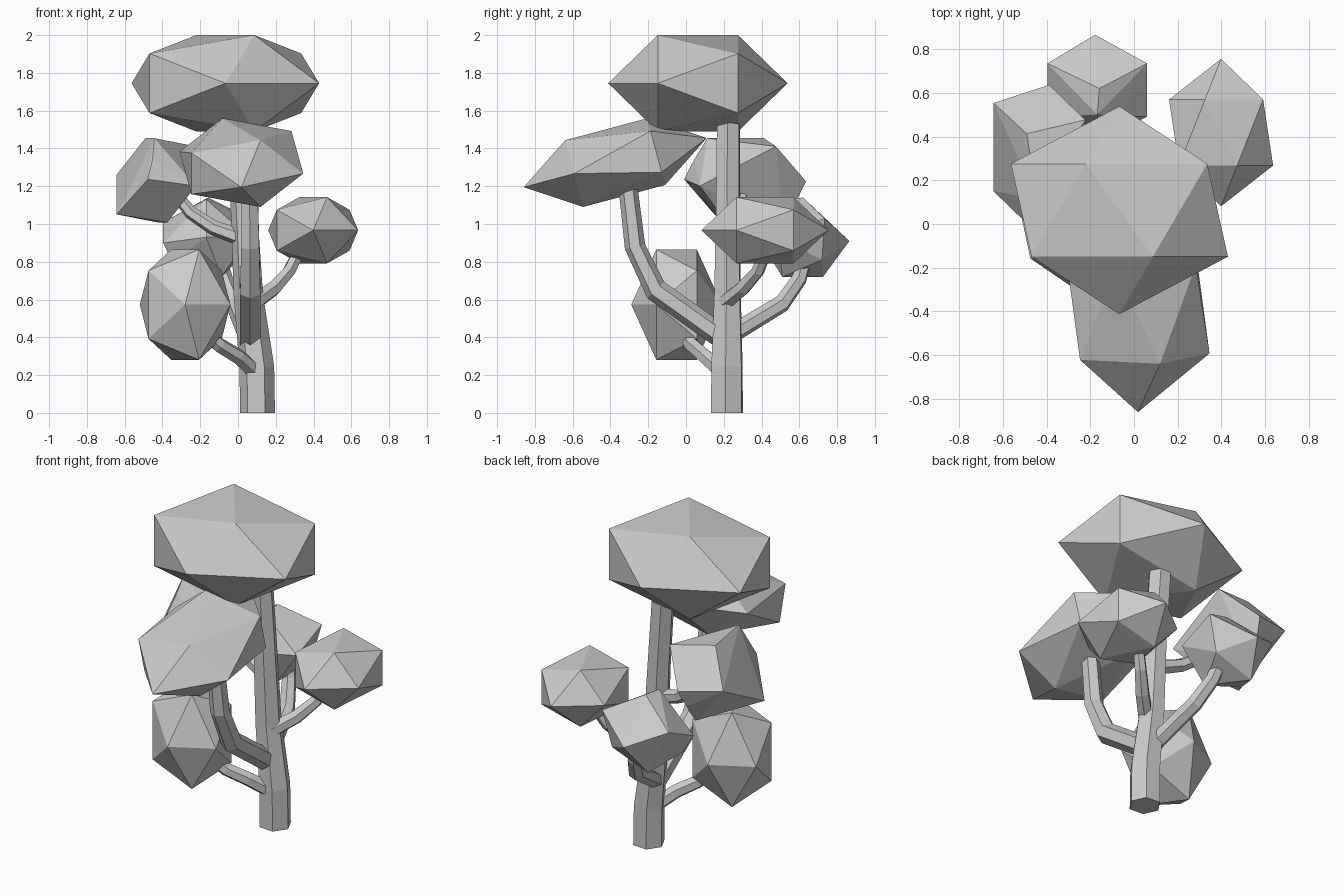
import bpy, bmesh, math
from mathutils import Vector, Matrix

if "Cube" in bpy.data.objects:
    bpy.data.objects.remove(bpy.data.objects["Cube"])


def finish(bm, name):
    bmesh.ops.recalc_face_normals(bm, faces=bm.faces[:])
    mesh = bpy.data.meshes.new(name)
    bm.to_mesh(mesh)
    bm.free()
    ob = bpy.data.objects.new(name, mesh)
    bpy.context.collection.objects.link(ob)
    return ob


def hull(name, center, points, tilt=0.0):
    bm = bmesh.new()
    rot = Matrix.Rotation(math.radians(tilt), 3, 'X')
    for p in points:
        bm.verts.new(Vector(center) + rot @ Vector(p))
    res = bmesh.ops.convex_hull(bm, input=bm.verts[:])
    loose = [v for v in bm.verts if not v.link_faces]
    bmesh.ops.delete(bm, geom=loose, context='VERTS')
    return finish(bm, name)


def clump(name, center, radii, tilt=0.0):
    # icosahedron with its poles along y
    pts = [(0, -1, 0), (0, 1, 0)]
    for k in range(5):
        a = math.radians(72 * k)
        c, s = 0.8944 * math.cos(a), 0.8944 * math.sin(a)
        pts += [(c, -0.4472, s), (-c, 0.4472, s)]
    pts = [[u * r for u, r in zip(p, radii)] for p in pts]
    return hull(name, center, pts, tilt)


def limb(name, path, radii, sides=6):
    bm = bmesh.new()
    path = [Vector(p) for p in path]
    d = path[-1] - path[0]
    side = Vector((-d.y, d.x, 0)).normalized()
    rings = []
    for i, p in enumerate(path):
        t = (path[min(i + 1, len(path) - 1)] - path[max(i - 1, 0)]).normalized()
        if i == 0 and name == "trunk":
            t = Vector((0, 0, 1))
        n2 = t.cross(side).normalized()
        n1 = n2.cross(t)
        ring = []
        for k in range(sides):
            a = math.radians(30) + 2 * math.pi * k / sides
            ring.append(bm.verts.new(p + (n1 * math.cos(a) + n2 * math.sin(a)) * radii[i]))
        rings.append(ring)
    for a, b in zip(rings, rings[1:]):
        for k in range(sides):
            j = (k + 1) % sides
            bm.faces.new((a[k], a[j], b[j], b[k]))
    bm.faces.new(rings[0][::-1])
    bm.faces.new(rings[-1])
    return finish(bm, name)


# trunk and branches
limb("trunk", [(.103, .217, 0), (.1, .217, .24), (.055, .22, .62), (.03, .222, 1.1), (0, .225, 1.53)],
     [.093, .092, .078, .07, .068])
limb("front_branch", [(.065, .22, .38), (.065, -.16, .65), (.065, -.27, .88), (.06, -.31, 1.22)],
     [.062, .062, .055, .05])
limb("low_branch", [(.09, .19, .22), (.0, .1, .3), (-.1, .03, .36), (-.2, -.02, .45)],
     [.045, .042, .04, .035])
limb("right_branch", [(.08, .2, .58), (.19, .3, .66), (.27, .38, .75), (.33, .43, .87)],
     [.045, .042, .036, .032])
limb("back_branch", [(.05, .23, .41), (-.02, .51, .58), (-.07, .6, .71), (-.1, .63, .82)],
     [.05, .047, .042, .04])
limb("left_branch", [(.01, .22, .93), (-.13, .25, .98), (-.25, .28, 1.06), (-.34, .3, 1.17)],
     [.045, .04, .036, .03])

# leaf clumps
clump("crown_leaves", (-.067, .063, 1.745), (.555, .475, .3))
clump("front_leaves", (.018, -.375, 1.325), (.366, .502, .215), 15)
clump("low_leaves", (-.28, -.05, .573), (.268, .24, .343))
clump("right_leaves", (.398, .418, .967), (.266, .337, .206))

# rotated clump at upper left, symmetric through its centre
half = [(-.21, .24, .03), (.045, .323, -.006), (.21, .163, .18),
        (-.058, .1, .223), (-.01, -.2, .223), (.02, .27, -.11)]
hull("left_leaves", (-.4325, .313, 1.231), half + [(-x, -y, -z) for x, y, z in half])

# rotated clump at the back
hull("back_leaves", (-.168, .62, .93),
     [(-.228, .114, .08), (-.01, .245, -.02), (.228, .114, .1), (.01, 0, .21),
      (0, -.12, .2), (.228, -.13, 0), (-.228, -.13, -.03), (-.08, .105, -.21),
      (.08, -.11, -.21), (0, -.24, 0), (.17, .1, -.12), (-.18, -.1, -.13)])
